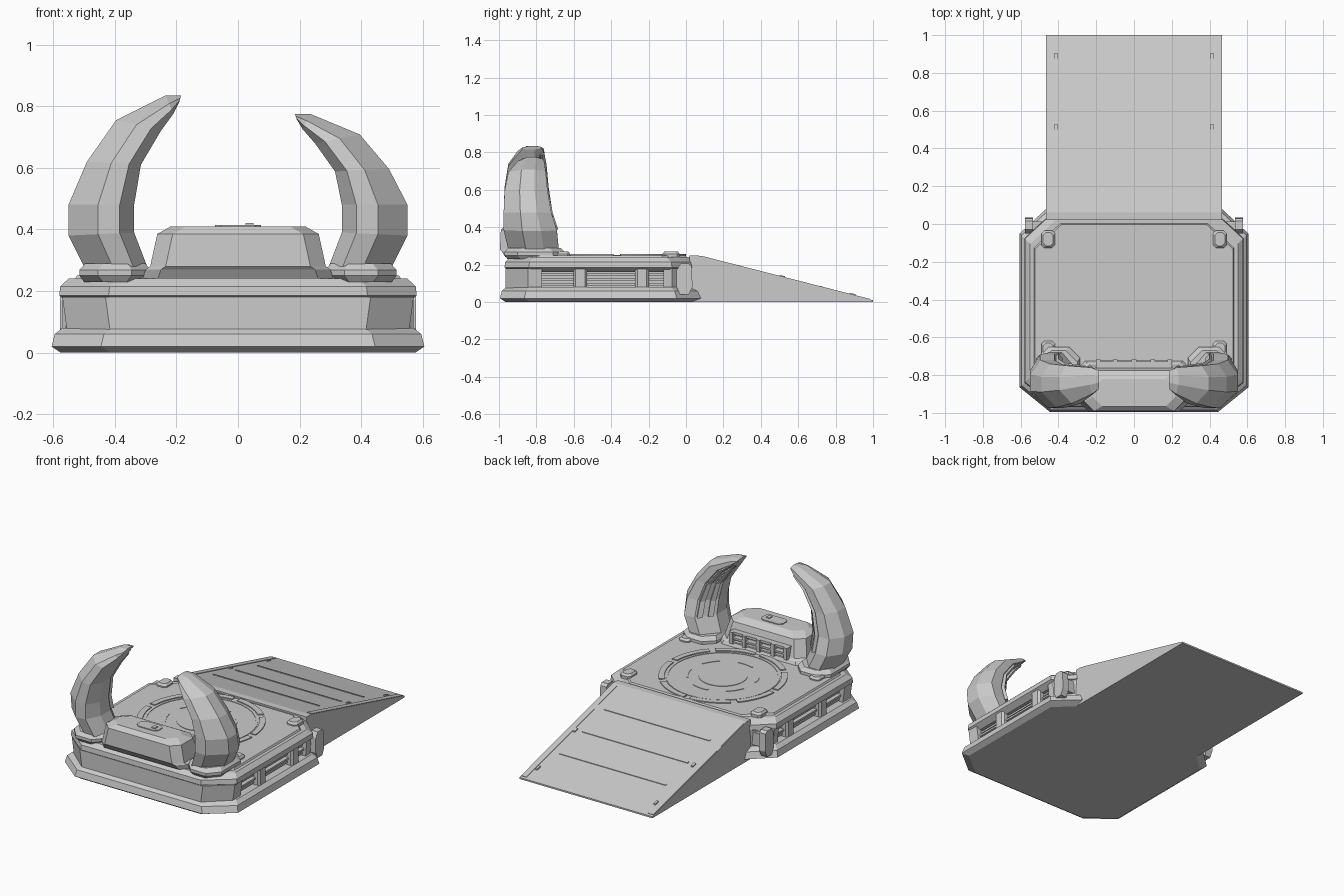
import bpy, bmesh, math
from mathutils import Vector

if "Cube" in bpy.data.objects:
    bpy.data.objects.remove(bpy.data.objects["Cube"])

grey = bpy.data.materials.new("plain grey")
grey.diffuse_color = (0.6, 0.6, 0.6, 1)
grey.use_nodes = True
grey.node_tree.nodes["Principled BSDF"].inputs["Base Color"].default_value = grey.diffuse_color


def build(name, lofts, mirror=False):
    """One object from several lofts; each loft is a list of equal point rings."""
    bm = bmesh.new()
    for sx in ((1, -1) if mirror else (1,)):
        for rings in lofts:
            vs = [[bm.verts.new((p[0] * sx, p[1], p[2])) for p in r] for r in rings]
            n = len(vs[0])
            for a, b in zip(vs, vs[1:]):
                for i in range(n):
                    bm.faces.new((a[i], a[(i + 1) % n], b[(i + 1) % n], b[i]))
            bm.faces.new(vs[0][::-1])
            bm.faces.new(vs[-1])
    bmesh.ops.recalc_face_normals(bm, faces=bm.faces)
    me = bpy.data.meshes.new(name)
    bm.to_mesh(me)
    bm.free()
    me.materials.append(grey)
    ob = bpy.data.objects.new(name, me)
    bpy.context.collection.objects.link(ob)
    return ob


def octa(x0, x1, y0, y1, z, back=(.05, .05), front=(.05, .05)):
    """Rectangle ring with cut corners; back is the -y end."""
    (a, b), (c, d) = back, front
    return [(x0 + a, y0, z), (x1 - a, y0, z), (x1, y0 + b, z), (x1, y1 - d, z),
            (x1 - c, y1, z), (x0 + c, y1, z), (x0, y1 - d, z), (x0, y0 + b, z)]


def box(x0, x1, y0, y1, z0, z1):
    return [[(x0, y0, z), (x1, y0, z), (x1, y1, z), (x0, y1, z)] for z in (z0, z1)]


def deck_ring(inset, z):
    """Platform outline, shrunk by inset."""
    return octa(-.605 + inset, .605 - inset, -.995 + inset, .08 - inset, z,
                (.16, .13), (.14, .13))


# Platform: foot plate, recessed core, top plate and deck
build("foot_plate", [[deck_ring(.03, 0), deck_ring(0, .02), deck_ring(.01, .06),
                      deck_ring(.035, .08)]])
build("core", [[octa(-.50, .50, -.965, .03, z, (.09, .08), (.08, .08)) for z in (.07, .18)]])
build("top_plate", [[deck_ring(.06, .16), deck_ring(.025, .185), deck_ring(.028, .215),
                     deck_ring(.055, .24)]])
build("deck", [[deck_ring(.075, .238), deck_ring(.082, .25)]])

# Solid end sections of the side walls
build("rear_wall", [[octa(-w, w, -.965, -.77, z, (.14, .12), (.0, .0))
                     for w, z in ((.555, .07), (.57, .18))]])
build("front_wall", [[octa(-w, w, -.12, .045, z, (0, 0), (.12, .12))
                      for w, z in ((.555, .07), (.565, .18))]])

# Side ribs and vent slats in the recesses
build("side_ribs", [[octa(.48, .57, y - .037, y + .037, z, (.012, .012), (.012, .012))
                     for z in (.07, .185)] for y in (-.565, -.235)], True)
build("vent_slats", [box(.48, w, -.77, -.1, z, z + .012)
                     for w, z in ((.535, .09), (.545, .115), (.535, .14))], True)

# Corner clamps beside the ramp
build("corner_clamps", [[[(x, y, z) for y, z in ((-.03, .04), (.015, .04), (.035, .08),
                                                 (.03, .19), (.015, .205), (-.03, .205),
                                                 (-.05, .17), (-.05, .08))]
                         for x in (.535, .578)],
                        box(.44, .55, -.03, .012, .09, .17)], True)

# Small raised blocks on the deck corners
build("deck_blocks", [[octa(.455 - w, .455 + w, y - d, y + d, z, (.015, .015), (.015, .015))
                       for w, d, z in ((.036, .046, .24), (.036, .046, .258), (.026, .036, .27))]
                      for y in (-.08, -.665)], True)


# Circular pad: segmented rim and thin inner rings
def arc(r0, r1, a0, a1, z0, z1, n=8):
    out = []
    for i in range(n + 1):
        t = math.radians(a0 + (a1 - a0) * i / n)
        c, s = math.cos(t), math.sin(t)
        out.append([(r * c, -.37 + r * s, z) for r, z in
                    ((r0, z0), (r1, z0), (r1, z1), (r0, z1))])
    return out


build("pad_rim", [arc(.335, .37, k * 45 + 3, k * 45 + 42, .245, .256) for k in range(8)])
build("pad_outer_ring", [arc(.315, .328, k * 90, k * 90 + 90, .245, .253) for k in range(4)])
build("pad_disc", [[[(.14 * math.cos(k * math.pi / 16), -.37 + .14 * math.sin(k * math.pi / 16), z)
                     for k in range(32)] for z in (.245, .253)]])
build("pad_marks", [arc(.2, .21, k * 60 + 10, k * 60 + 40, .245, .253, 4) for k in range(6)])

# Access ramp with cross strips, side rims and studs
RAMP = [(.02, 0), (1, 0), (1, .01), (.06, .25), (.02, .25)]
build("ramp", [[[(x, y, z) for y, z in RAMP] for x in (-.465, .465)]])


def on_ramp(x0, x1, y0, y1, h):
    z = lambda y: .25 - .24 * (y - .06) / .94
    return [[(x, y0, z(y0) - .004), (x, y1, z(y1) - .004), (x, y1, z(y1) + h), (x, y0, z(y0) + h)]
            for x in (x0, x1)]


build("ramp_strips", [on_ramp(-.37, .37, y, y + .012, .004) for y in (.28, .5, .72)])
build("ramp_rims", [on_ramp(.425, .462, .08, .985, .003)], True)
build("ramp_studs", [on_ramp(.405, .42, y, y + .03, .008) for y in (.5, .875)], True)

# Rear console between the claws
build("console", [[octa(-.31, .31, -.965, -.72, .24), octa(-.30, .30, -.985, -.735, .27),
                   octa(-.285, .285, -.995, -.745, .28), octa(-.262, .262, -.99, -.775, .385),
                   octa(-.218, .218, -.965, -.82, .41)]])
build("console_lid", [[octa(-.075, .075, -.92, -.84, z, (.02, .02), (.02, .02))
                       for z in (.405, .415)], box(.025, .05, -.9, -.87, .41, .42)])
build("console_vent", [box(-.2, .2, -.78, -.728, .33, .345), box(-.2, .2, -.78, -.725, .275, .285),
                       box(-.2, .2, -.76, -.722, .30, .312)]
      + [box(x - .012, x + .012, -.78, -.717, .27, .345) for x in (-.19, -.1, 0, .1, .19)])

# Claw sockets
build("claw_sockets", [[octa(.30, .50, -.955, -.665, .23, (.06, .07), (.06, .06)),
                        octa(.285, .515, -.97, -.65, .25, (.06, .07), (.06, .06)),
                        octa(.285, .515, -.97, -.65, .268, (.06, .07), (.06, .06)),
                        octa(.30, .495, -.95, -.67, .29, (.06, .07), (.06, .06))]], True)

# Claws: outer x, z, inner x, z, rear y, front y at each station
CLAW = [(.50, .28, .295, .28, -.95, -.68), (.55, .38, .337, .39, -.975, -.69),
        (.55, .48, .337, .48, -.975, -.72), (.49, .62, .315, .61, -.97, -.74),
        (.395, .755, .25, .72, -.95, -.75), (.235, .835, .21, .775, -.90, -.76),
        (.185, .835, .19, .815, -.875, -.775)]
SHELL = [(0, .35), (0, .7), (.25, 1), (.6, 1), (1, .65), (1, .3), (.78, 0), (.45, 0)]


def claw_loft(side, squash, section, stations):
    fix = lambda z: z if z < .48 else .48 + (z - .48) * squash
    rings = []
    for xo, zo, xi, zi, yb, yf in stations:
        o, i = Vector((xo, 0, fix(zo))), Vector((xi, 0, fix(zi)))
        ring = []
        for u, v in section:
            p = o.lerp(i, u)
            ring.append((side * p.x, yb + (yf - yb) * v, p.z))
        rings.append(ring)
    return rings


def rail(t0, t1, h):
    """Rail section on the slanted inner face of the claw."""
    pt = lambda t, k: (.6 + .4 * t + k, 1 - .35 * t + k)
    return [pt(t0, -.05), pt(t1, -.05), pt(t1, h), pt(t0, h)]


for label, side, squash in (("left", -1, 1), ("right", 1, .83)):
    build(label + "_claw", [claw_loft(side, squash, SHELL, CLAW)])
    build(label + "_claw_rails", [claw_loft(side, squash, rail(a, b, .06), CLAW[1:6])
                                  for a, b in ((.1, .35), (.6, .85))])
